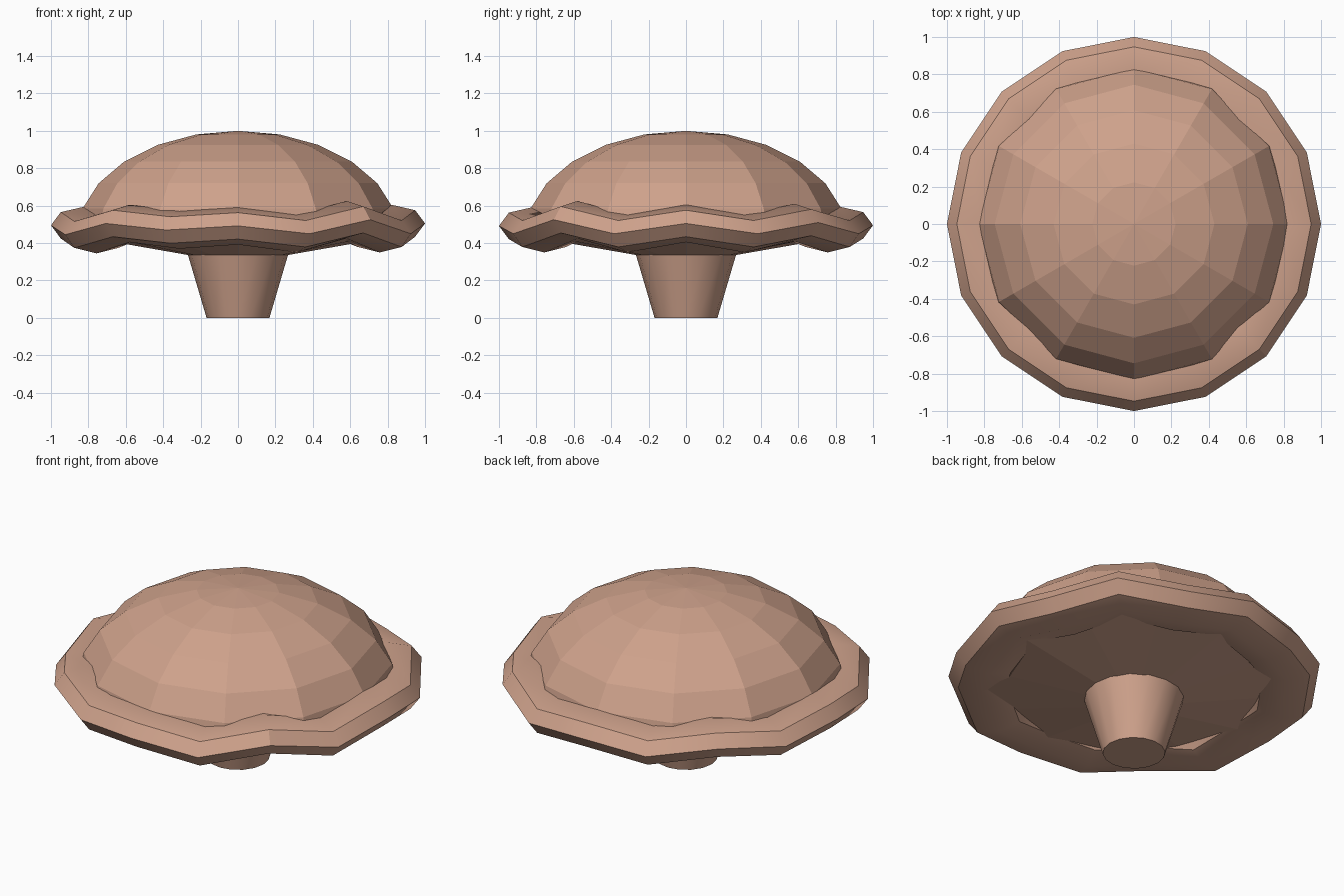
import bpy
import math

if "Cube" in bpy.data.objects:
    bpy.data.objects.remove(bpy.data.objects["Cube"])

# One flat colour for the whole mushroom
tan = bpy.data.materials.new("warm tan")
tan.diffuse_color = (0.62, 0.36, 0.26, 1.0)
tan.use_nodes = True
tan.node_tree.nodes["Principled BSDF"].inputs["Base Color"].default_value = tan.diffuse_color


def make_object(name, verts, faces, smooth_angle=None):
    mesh = bpy.data.meshes.new(name)
    mesh.from_pydata(verts, [], faces)
    mesh.materials.append(tan)
    obj = bpy.data.objects.new(name, mesh)
    bpy.context.collection.objects.link(obj)
    if smooth_angle:
        bpy.ops.object.select_all(action='DESELECT')
        obj.select_set(True)
        bpy.context.view_layer.objects.active = obj
        bpy.ops.object.shade_smooth_by_angle(angle=math.radians(smooth_angle))
    return obj


def lathe(name, profile, sides, smooth_angle=None):
    """Spin a bottom-to-top (radius, z) profile; radius 0 makes a single tip."""
    verts, rings, faces = [], [], []
    for r, z in profile:
        count = 1 if r == 0 else sides
        rings.append([len(verts) + i % count for i in range(sides)])
        for i in range(count):
            a = math.tau * i / sides
            verts.append((r * math.cos(a), r * math.sin(a), z))
    for low, high in zip(rings, rings[1:]):
        for i in range(sides):
            j = (i + 1) % sides
            face = [low[i], low[j], high[j], high[i]]
            faces.append(list(dict.fromkeys(face)))
    return make_object(name, verts, faces, smooth_angle)


# Faceted dome cap: latitude steps of 15 degrees
dome = []
for k in range(6, -1, -1):
    t = math.radians(15 * k)
    dome.append((0.86 * math.sin(t) if k else 0, 0.44 + 0.56 * math.cos(t)))
lathe("cap_dome", dome, 12)

# Shallow conical underside of the cap
lathe("cap_underside", [(0, 0.335), (0.26, 0.335), (0.86, 0.44)], 12)

# Tapered stem
lathe("stem", [(0, 0), (0.168, 0), (0.27, 0.345), (0, 0.345)], 16, 40)

# Wavy rim: flattened ring whose height changes around the cap
heights = [.505, .45, .51, .45, .495, .455, .505, .455,
           .495, .445, .505, .47, .492, .45, .525, .45]
SIDES, SECTION = len(heights), 8
verts, faces = [], []
for i, h in enumerate(heights):
    a = math.tau * i / SIDES
    for k in range(SECTION):
        b = math.tau * k / SECTION
        r = 0.82 + 0.18 * math.cos(b)
        verts.append((r * math.cos(a), r * math.sin(a), h + 0.1 * math.sin(b)))
        n, m = (i + 1) % SIDES, (k + 1) % SECTION
        faces.append((i * SECTION + k, n * SECTION + k,
                      n * SECTION + m, i * SECTION + m))
make_object("wavy_rim", verts, faces, 30)
